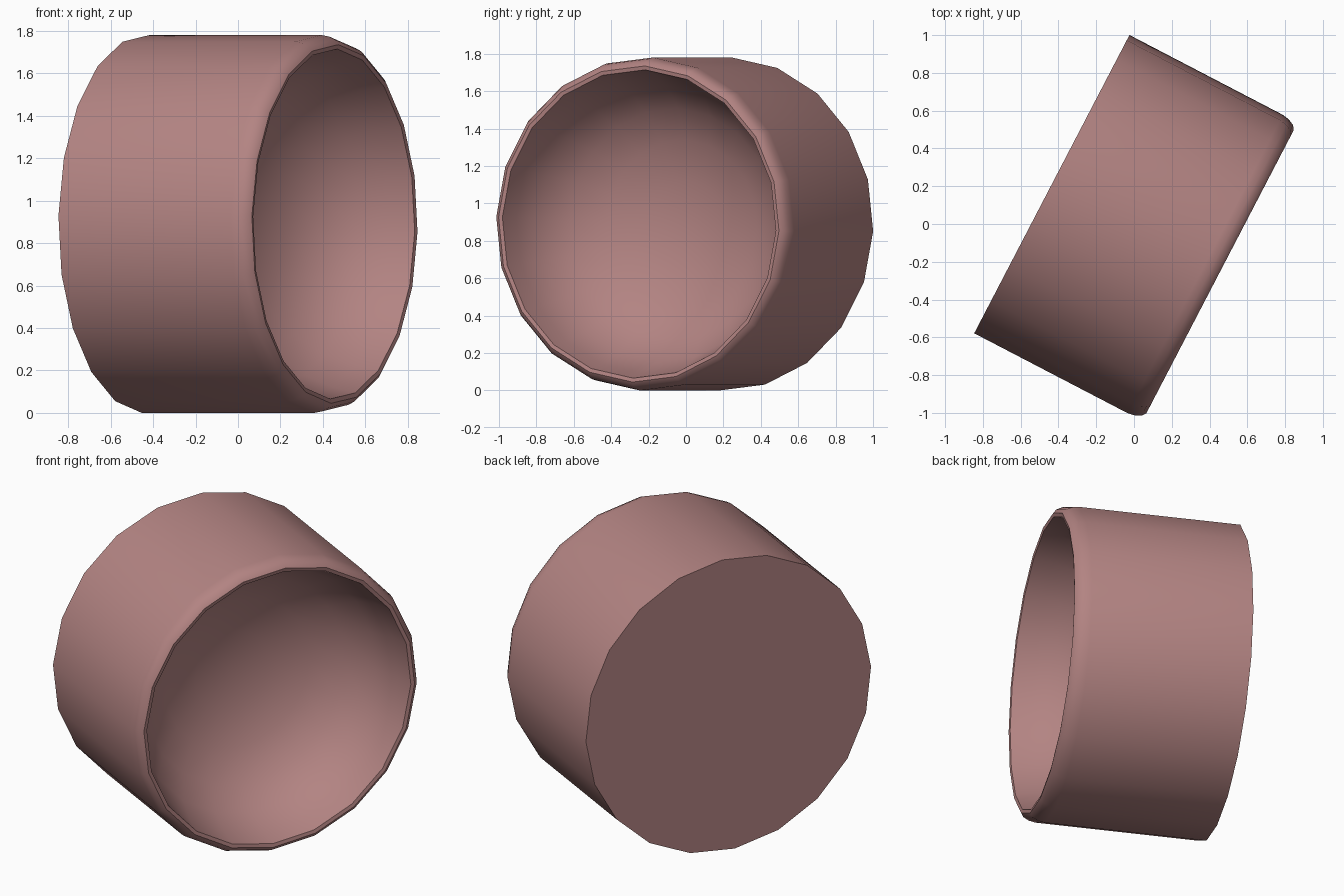
import bpy, bmesh, math
from mathutils import Vector

if "Cube" in bpy.data.objects:
    bpy.data.objects.remove(bpy.data.objects["Cube"])

SIDES = 20
PHI = math.radians(27.5)
AXIS = Vector((math.cos(PHI), -math.sin(PHI), 0))
SIDE = Vector((-math.sin(PHI), -math.cos(PHI), 0))
UP = Vector((0, 0, 1))
BACK = Vector((-0.435, 0.211, 0.89))

# Profile (radius, distance from back): outer wall, rounded rim, hollow bowl
PROFILE = [(0.891, 0.0), (0.891, 0.915), (0.884, 0.955), (0.868, 0.988),
           (0.846, 1.004), (0.825, 1.0),
           (0.80, 0.89), (0.74, 0.74), (0.62, 0.60), (0.45, 0.50), (0.23, 0.44)]

bm = bmesh.new()
rings = []
for r, s in PROFILE:
    ring = []
    for k in range(SIDES):
        t = math.radians(-2.5) + 2 * math.pi * k / SIDES
        ring.append(bm.verts.new(BACK + AXIS * s + r * (math.cos(t) * UP + math.sin(t) * SIDE)))
    rings.append(ring)
for a, b in zip(rings, rings[1:]):
    for k in range(SIDES):
        n = (k + 1) % SIDES
        bm.faces.new((a[k], a[n], b[n], b[k]))

# Flat back and bowl bottom
bm.faces.new(rings[0])
tip = bm.verts.new(BACK + AXIS * 0.42)
for k in range(SIDES):
    bm.faces.new((rings[-1][k], rings[-1][(k + 1) % SIDES], tip))
bmesh.ops.recalc_face_normals(bm, faces=bm.faces)

mesh = bpy.data.meshes.new("hollow_cup")
bm.to_mesh(mesh)
bm.free()
cup = bpy.data.objects.new("hollow_cup", mesh)
bpy.context.collection.objects.link(cup)

mat = bpy.data.materials.new("dusty_pink")
mat.diffuse_color = (0.45, 0.23, 0.225, 1)
mat.use_nodes = True
mat.node_tree.nodes["Principled BSDF"].inputs["Base Color"].default_value = mat.diffuse_color
mesh.materials.append(mat)

bpy.context.view_layer.objects.active = cup
cup.select_set(True)
bpy.ops.object.shade_smooth_by_angle(angle=math.radians(45))
